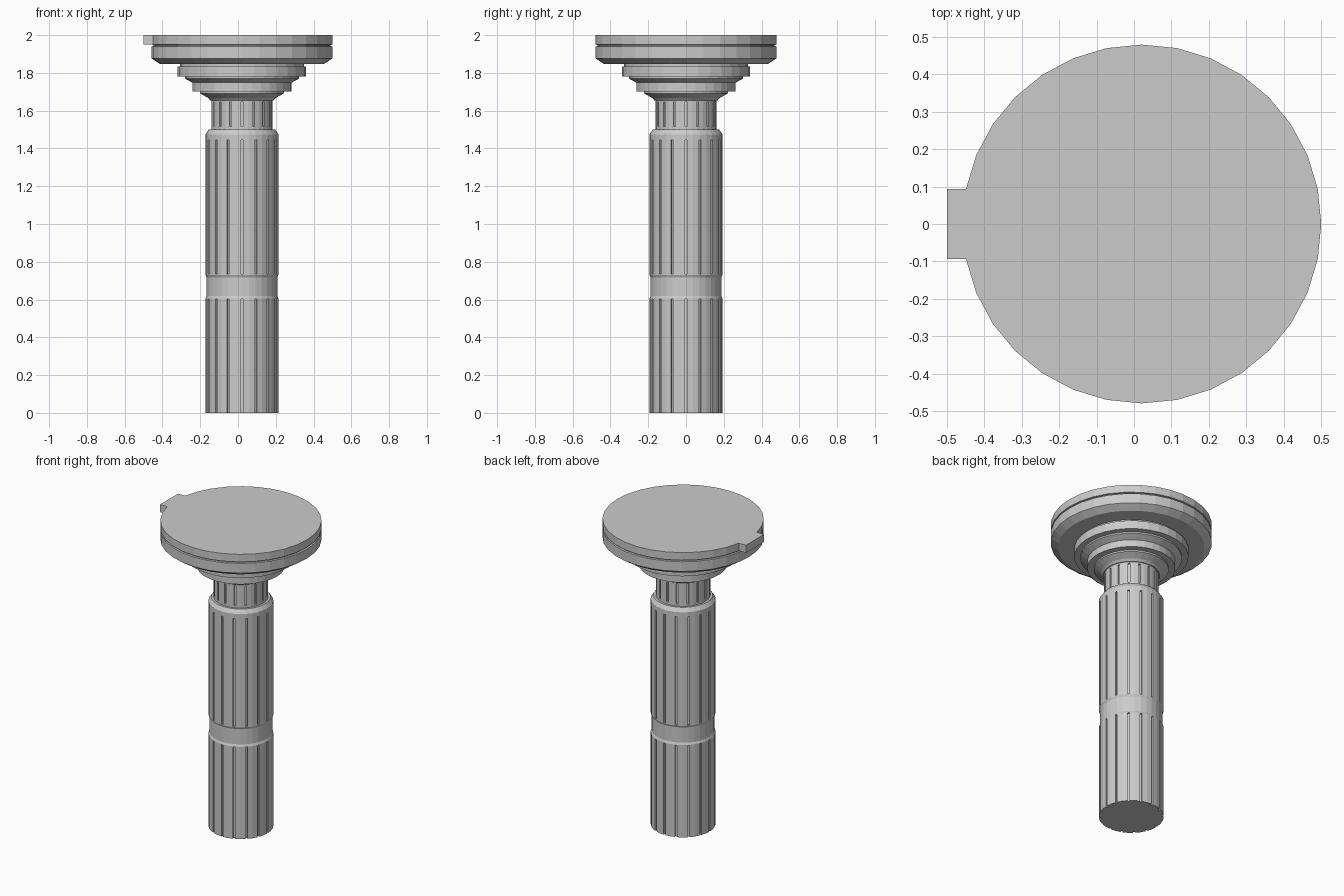
import bpy, bmesh, math
from mathutils import Matrix

if "Cube" in bpy.data.objects:
    bpy.data.objects.remove(bpy.data.objects["Cube"])

CX = 0.021      # column axis, shifted to balance the side tab
SIDES = 32


def make_object(name, bm):
    bmesh.ops.recalc_face_normals(bm, faces=bm.faces)
    mesh = bpy.data.meshes.new(name)
    bm.to_mesh(mesh)
    bm.free()
    obj = bpy.data.objects.new(name, mesh)
    bpy.context.collection.objects.link(obj)
    return obj


def lathe(name, profile):
    """Closed, faceted turned part from (radius, z) points."""
    bm = bmesh.new()
    rings = []
    for r, z in profile:
        angles = [2 * math.pi * i / SIDES for i in range(SIDES)]
        rings.append([bm.verts.new((CX + r * math.cos(a), r * math.sin(a), z)) for a in angles])
    for low, high in zip(rings, rings[1:]):
        for i in range(SIDES):
            j = (i + 1) % SIDES
            bm.faces.new((low[i], low[j], high[j], high[i]))
    bm.faces.new(rings[0][::-1])
    bm.faces.new(rings[-1])
    return make_object(name, bm)


def cut_flutes(obj, radius, spans, width=0.012, depth=0.012, count=16):
    """Narrow vertical grooves spaced evenly around the axis."""
    bm = bmesh.new()
    for z0, z1 in spans:
        for i in range(count):
            mat = (Matrix.Translation((CX, 0, (z0 + z1) / 2))
                   @ Matrix.Rotation(2 * math.pi * i / count, 4, 'Z')
                   @ Matrix.Translation((radius - depth + 0.025, 0, 0))
                   @ Matrix.Diagonal((0.05, width, z1 - z0, 1)))
            bmesh.ops.create_cube(bm, size=1, matrix=mat)
    cutter = make_object("flute_cutter", bm)
    cutter.hide_render = True
    mod = obj.modifiers.new("flutes", 'BOOLEAN')
    mod.operation = 'DIFFERENCE'
    mod.solver = 'EXACT'
    mod.object = cutter
    bpy.context.view_layer.objects.active = obj
    bpy.ops.object.modifier_apply(modifier=mod.name)
    bpy.data.objects.remove(cutter, do_unlink=True)


# Shaft with a recessed plain band and a chamfered shoulder
shaft = lathe("shaft", [(0.193, 0), (0.193, 0.605), (0.187, 0.618), (0.187, 0.718),
                        (0.193, 0.731), (0.193, 1.475), (0.176, 1.5)])
cut_flutes(shaft, 0.193, [(-0.05, 0.602), (0.734, 1.445)])

# Fluted neck
neck = lathe("neck", [(0.162, 1.5), (0.162, 1.66)])
cut_flutes(neck, 0.162, [(1.515, 1.645)])

# Stepped capital under the top
lathe("capital", [(0.168, 1.655), (0.18, 1.668), (0.222, 1.692), (0.222, 1.702), (0.262, 1.702),
                  (0.262, 1.748), (0.275, 1.755), (0.302, 1.77), (0.302, 1.78), (0.34, 1.78),
                  (0.34, 1.835), (0.328, 1.835), (0.328, 1.85)])

# Round top with bevelled underside and a thin groove
lathe("round_top", [(0.435, 1.848), (0.479, 1.877), (0.479, 1.94), (0.469, 1.942),
                    (0.469, 1.948), (0.479, 1.95), (0.479, 2.0)])

# Small tab on the left edge of the top
bm = bmesh.new()
bmesh.ops.create_cube(bm, size=1, matrix=Matrix.Translation((-0.465, 0, 1.975))
                      @ Matrix.Diagonal((0.07, 0.186, 0.05, 1)))
make_object("side_tab", bm)
